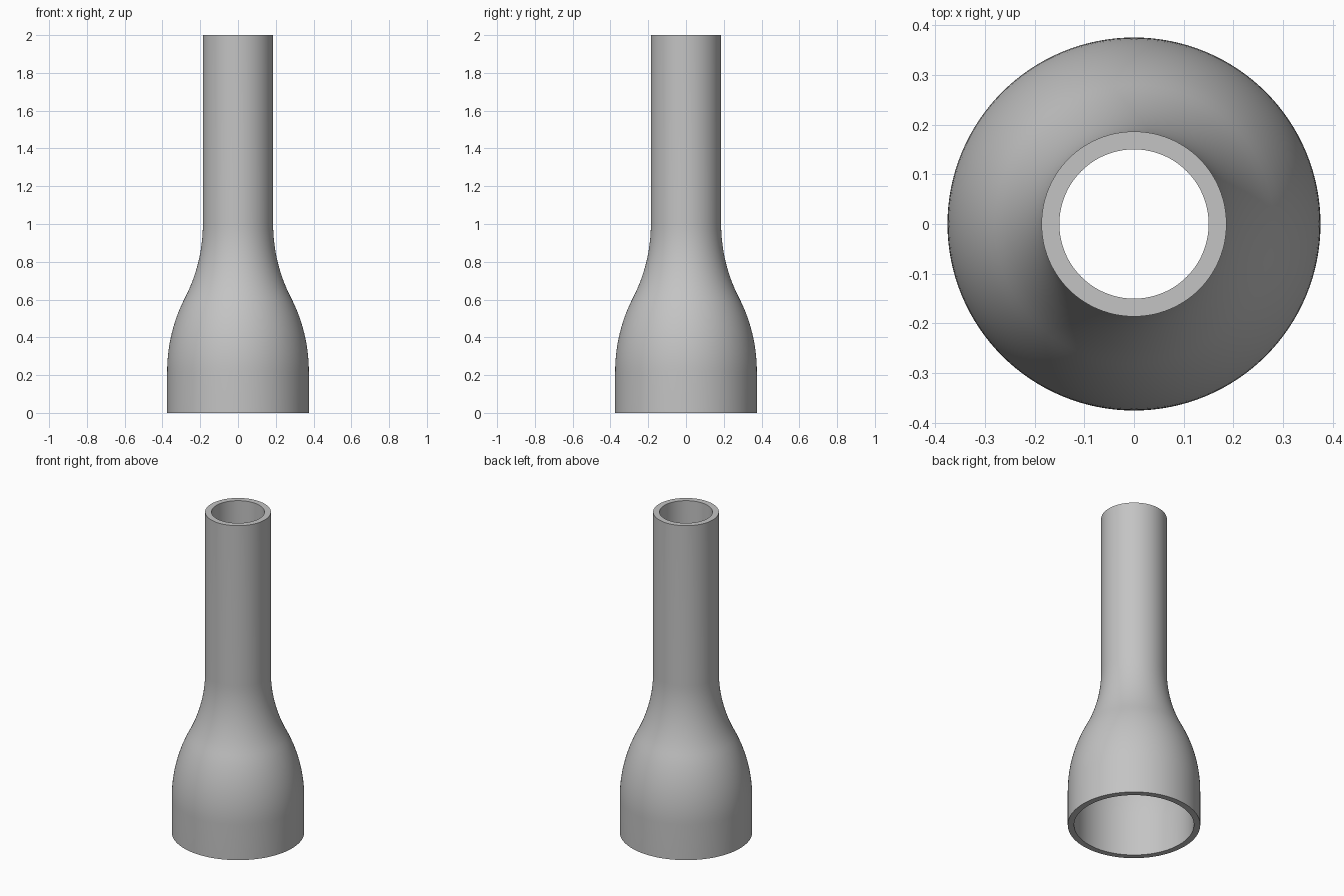
import bpy, bmesh, math

cube = bpy.data.objects.get("Cube")
if cube:
    bpy.data.objects.remove(cube)

HEIGHT, WALL, SEGMENTS, ARC_STEPS = 2.0, 0.036, 128, 14
R_BASE, R_NECK = 0.375, 0.186
Z_LOW, Z_HIGH = 0.22, 1.0

# Two equal tangent arcs join the wide base to the narrow neck
half_r, half_z = (R_BASE - R_NECK) / 2, (Z_HIGH - Z_LOW) / 2
arc_radius = (half_r ** 2 + half_z ** 2) / (2 * half_r)
sweep = math.asin(half_z / arc_radius)


def wall_profile(inset):
    """Side profile from bottom to top, moved inward along its normal."""
    angles = [sweep * i / ARC_STEPS for i in range(ARC_STEPS + 1)]
    big, small = arc_radius - inset, arc_radius + inset
    bulge = [(R_BASE - arc_radius + big * math.cos(a),
              Z_LOW + big * math.sin(a)) for a in angles]
    flare = [(R_NECK + arc_radius - small * math.cos(a),
              Z_HIGH - small * math.sin(a)) for a in reversed(angles)]
    return [(R_BASE - inset, 0)] + bulge + flare[1:] + [(R_NECK - inset, HEIGHT)]


# Closed wall section spun round the vertical axis
section = wall_profile(0) + wall_profile(WALL)[::-1]
bm = bmesh.new()
verts = [bm.verts.new((r, 0, z)) for r, z in section]
edges = [bm.edges.new((v, verts[i - 1])) for i, v in enumerate(verts)]
bmesh.ops.spin(bm, geom=verts + edges, cent=(0, 0, 0), axis=(0, 0, 1),
               angle=math.tau, steps=SEGMENTS, use_merge=True)
bmesh.ops.remove_doubles(bm, verts=bm.verts, dist=0.0001)
bmesh.ops.recalc_face_normals(bm, faces=bm.faces)
mesh = bpy.data.meshes.new("reducer_tube")
bm.to_mesh(mesh)
bm.free()
tube = bpy.data.objects.new("reducer_tube", mesh)
bpy.context.collection.objects.link(tube)

# Plain grey finish
grey = bpy.data.materials.new("plain_grey")
grey.use_nodes = True
color = (0.55, 0.55, 0.55, 1)
grey.diffuse_color = color
grey.node_tree.nodes["Principled BSDF"].inputs["Base Color"].default_value = color
mesh.materials.append(grey)

# Smooth walls with crisp rims
bpy.ops.object.select_all(action="DESELECT")
tube.select_set(True)
bpy.context.view_layer.objects.active = tube
bpy.ops.object.shade_smooth_by_angle(angle=math.radians(30))
